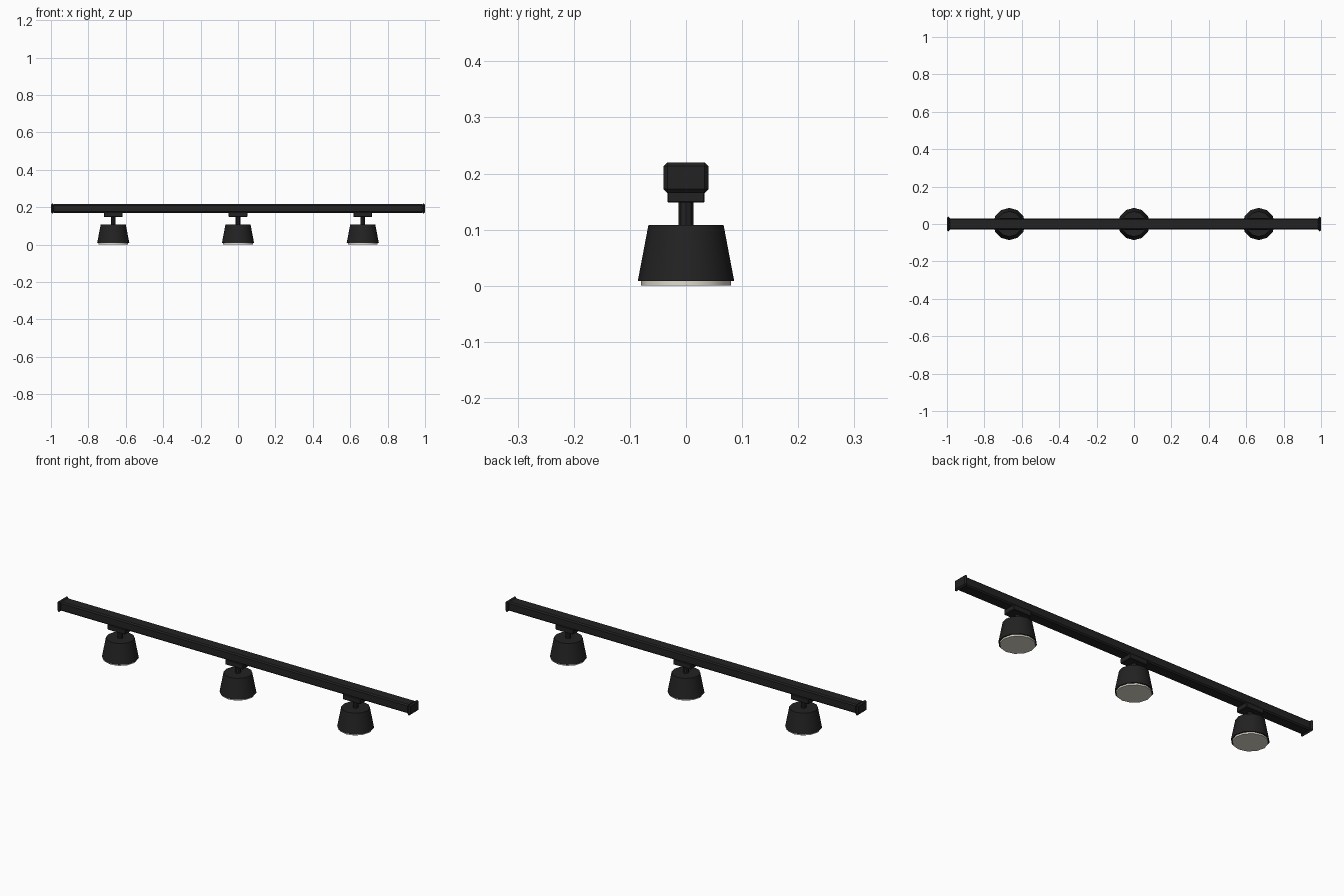
import bpy, math

if "Cube" in bpy.data.objects:
    bpy.data.objects.remove(bpy.data.objects["Cube"])


def material(name, rgb):
    m = bpy.data.materials.new(name)
    m.diffuse_color = (*rgb, 1)
    m.use_nodes = True
    m.node_tree.nodes["Principled BSDF"].inputs["Base Color"].default_value = m.diffuse_color
    return m


BLACK = material("matte black", (0.016, 0.016, 0.016))
LENS = material("warm white lens", (0.75, 0.71, 0.62))


def finish(name, mat):
    ob = bpy.context.object
    ob.name = name
    ob.data.materials.append(mat)
    return ob


def box(name, centre, size, bevel):
    bpy.ops.mesh.primitive_cube_add(size=1, location=centre)
    ob = finish(name, BLACK)
    ob.scale = size
    bpy.ops.object.transform_apply(location=False, rotation=False, scale=True)
    mod = ob.modifiers.new("chamfer", "BEVEL")
    mod.width = bevel
    mod.segments = 1
    return ob


def frustum(name, x, z0, z1, r0, r1, sides, mat):
    bpy.ops.mesh.primitive_cone_add(vertices=sides, radius1=r0, radius2=r1,
                                    depth=z1 - z0, location=(x, 0, (z0 + z1) / 2))
    ob = finish(name, mat)
    bpy.ops.object.shade_smooth_by_angle(angle=math.radians(40))
    return ob


# Long ceiling track with a flared cap at each end
box("track_rail", (0, 0, 0.193), (1.98, 0.06, 0.046), 0.006)
for side, label in ((-1, "left"), (1, "right")):
    box(label + "_end_cap", (side * 0.9925, 0, 0.1925), (0.015, 0.08, 0.055), 0.007)

# Three identical lamp heads
for i, x in enumerate((-0.667, 0, 0.667), 1):
    box(f"adapter_{i}", (x, 0, 0.161), (0.1, 0.066, 0.026), 0.002)
    frustum(f"stem_{i}", x, 0.105, 0.15, 0.013, 0.013, 8, BLACK)
    frustum(f"shade_{i}", x, 0.008, 0.108, 0.086, 0.067, 12, BLACK)
    frustum(f"lens_{i}", x, 0.0, 0.012, 0.08, 0.08, 12, LENS)
